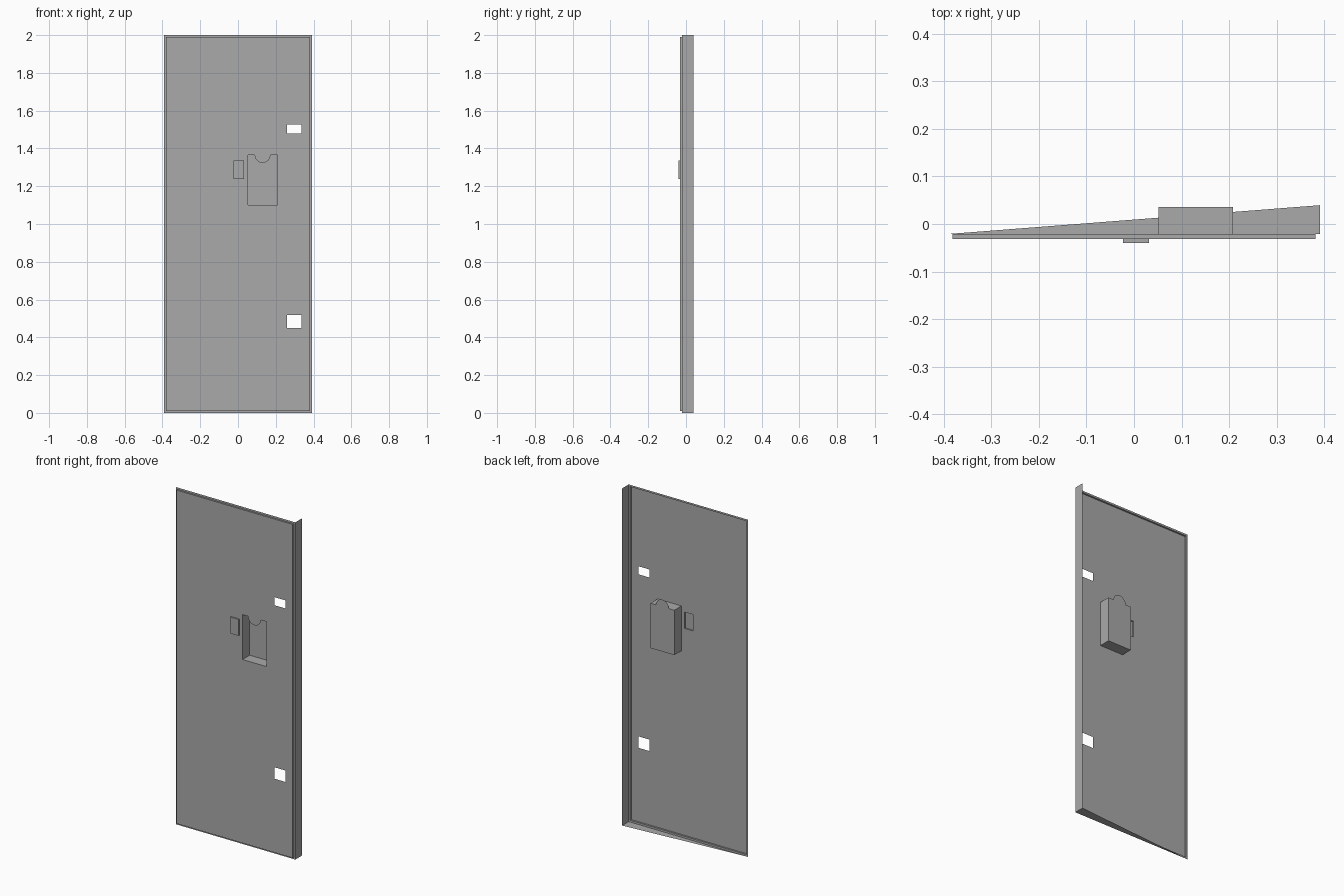
import bpy
import bmesh
import math

cube = bpy.data.objects.get("Cube")
if cube:
    bpy.data.objects.remove(cube, do_unlink=True)

# Single painted metal colour
GREY = (0.4, 0.4, 0.4, 1.0)
metal = bpy.data.materials.new("grey_metal")
metal.use_nodes = True
metal.diffuse_color = GREY
metal.node_tree.nodes["Principled BSDF"].inputs["Base Color"].default_value = GREY

# Rectangles are (left x, right x, bottom z, top z); depths are y positions
OUTER = (-0.391, 0.391, 0.0, 2.0)
PANEL = (-0.381, 0.381, 0.011, 1.989)
POCKET = (0.052, 0.208, 1.1, 1.366)
BADGE = (-0.023, 0.031, 1.238, 1.335)
UPPER_SLOT = (0.26, 0.335, 1.478, 1.526)
LOWER_SLOT = (0.26, 0.335, 0.449, 0.517)
FLANGE_Y, PANEL_Y, BADGE_Y = -0.021, -0.0315, -0.0395
POCKET_Y, WALL_Y = 0.0355, 0.0395


def make(name, polygons):
    """Object from a list of polygons, welded where they meet."""
    bm = bmesh.new()
    for poly in polygons:
        bm.faces.new([bm.verts.new(p) for p in poly])
    bmesh.ops.remove_doubles(bm, verts=bm.verts, dist=1e-5)
    mesh = bpy.data.meshes.new(name)
    bm.to_mesh(mesh)
    bm.free()
    mesh.materials.append(metal)
    obj = bpy.data.objects.new(name, mesh)
    bpy.context.collection.objects.link(obj)
    return obj


def corners(rect, y):
    x0, x1, z0, z1 = rect
    return [(x0, y, z0), (x1, y, z0), (x1, y, z1), (x0, y, z1)]


def sheet(rect, y, holes):
    """Flat sheet with rectangular holes."""
    rects = [rect] + holes
    xs = sorted({v for r in rects for v in r[:2]})
    zs = sorted({v for r in rects for v in r[2:]})
    cells = []
    for x0, x1 in zip(xs, xs[1:]):
        for z0, z1 in zip(zs, zs[1:]):
            cx, cz = (x0 + x1) / 2, (z0 + z1) / 2
            if not any(h[0] < cx < h[1] and h[2] < cz < h[3] for h in holes):
                cells.append(corners((x0, x1, z0, z1), y))
    return cells


def rim(rect, y0, y1):
    """Four walls joining two depths."""
    a, b = corners(rect, y0), corners(rect, y1)
    return [[a[i], a[(i + 1) % 4], b[(i + 1) % 4], b[i]] for i in range(4)]


def half_disc(y, direction, radius=0.042, steps=16):
    """Half-round tab on the top edge of the pocket."""
    cx, cz = (POCKET[0] + POCKET[1]) / 2, POCKET[3]
    return [(cx - direction * radius * -math.cos(math.pi * i / steps), y,
             cz + direction * radius * math.sin(math.pi * i / steps))
            for i in range(steps + 1)]


# Raised door skin with openings, and the flange around it
make("door_panel", sheet(PANEL, PANEL_Y, [POCKET, BADGE, UPPER_SLOT, LOWER_SLOT])
     + rim(PANEL, FLANGE_Y, PANEL_Y))
make("edge_flange", sheet(OUTER, FLANGE_Y, [PANEL]))

# Folded side wall and tapered bottom wall
left, right, bottom, top = OUTER
make("side_wall", [[(right, FLANGE_Y, bottom), (right, WALL_Y, bottom),
                    (right, WALL_Y, top), (right, FLANGE_Y, top)]])
make("bottom_wall", [[(left, FLANGE_Y, bottom), (right, WALL_Y, bottom),
                      (right, FLANGE_Y, bottom)]])

# Recessed handle pocket with its two half-round tabs
make("handle_pocket", rim(POCKET, PANEL_Y, POCKET_Y) + [corners(POCKET, POCKET_Y)])
make("front_tab", [half_disc(PANEL_Y, -1)])
make("back_tab", [half_disc(POCKET_Y, 1)])

# Embossed plate beside the pocket
make("embossed_plate", rim(BADGE, PANEL_Y, BADGE_Y) + [corners(BADGE, BADGE_Y)])
